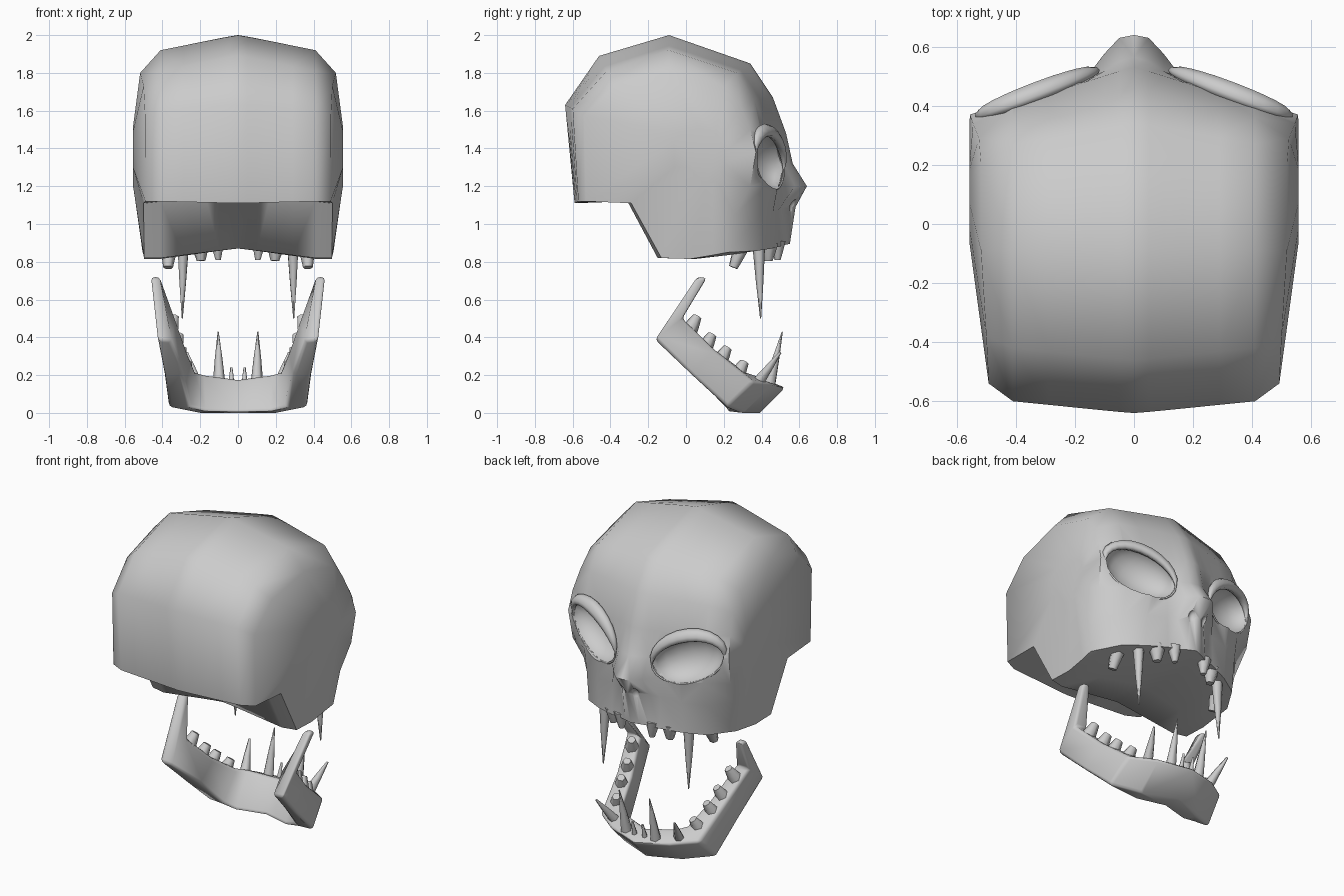
import bpy, bmesh, math
from mathutils import Vector, Matrix

if "Cube" in bpy.data.objects:
    bpy.data.objects.remove(bpy.data.objects["Cube"])

bone = bpy.data.materials.new("bone_grey")
bone.diffuse_color = (0.6, 0.6, 0.6, 1)
bone.use_nodes = True
bone.node_tree.nodes["Principled BSDF"].inputs["Base Color"].default_value = bone.diffuse_color


def make(name, rings, closed=True, caps=True):
    """Skin a list of point rings into an object."""
    bm = bmesh.new()
    rows = [[bm.verts.new(p) for p in r] for r in rings]
    n = len(rows[0])
    for a, b in zip(rows, rows[1:] if closed else rows[1:] + rows[:1]):
        for i in range(n):
            j = (i + 1) % n
            bm.faces.new((a[i], a[j], b[j], b[i]))
    if caps:
        for r in ((rows[0], rows[-1]) if caps == "both" else (rows[-1],)):
            bm.faces.new(r)
    bmesh.ops.recalc_face_normals(bm, faces=bm.faces)
    me = bpy.data.meshes.new(name)
    bm.to_mesh(me)
    bm.free()
    me.materials.append(bone)
    ob = bpy.data.objects.new(name, me)
    bpy.context.collection.objects.link(ob)
    return ob


def finish(ob, angle):
    """Bake the modifiers and smooth all but the sharp edges."""
    bpy.ops.object.select_all(action='DESELECT')
    ob.select_set(True)
    bpy.context.view_layer.objects.active = ob
    bpy.ops.object.convert(target='MESH')
    bm = bmesh.new()
    bm.from_mesh(ob.data)
    bmesh.ops.recalc_face_normals(bm, faces=bm.faces)
    bm.to_mesh(ob.data)
    bm.free()
    bpy.ops.object.shade_smooth_by_angle(angle=math.radians(angle))


def mirror(ob):
    m = ob.modifiers.new("mirror", 'MIRROR')
    m.use_clip = True
    m.merge_threshold = 0.001


# skull: side profiles (y, z) at the middle, cheek and temple
mid = [(-.31, 1.12), (-.59, 1.11), (-.64, 1.63), (-.46, 1.89), (-.09, 2.0), (.34, 1.85),
       (.46, 1.67), (.53, 1.48), (.565, 1.32), (.64, 1.2), (.58, 1.09), (.55, .895),
       (.36, .87), (.08, .87), (-.15, .87)]
cheek = [(-.31, 1.12), (-.57, 1.12), (-.60, 1.61), (-.42, 1.81), (-.09, 1.92), (.27, 1.80),
         (.36, 1.66), (.40, 1.48), (.42, 1.32), (.42, 1.2), (.395, 1.05), (.375, .858),
         (.22, .835), (.05, .815), (-.15, .82)]
temple = [(-.29, 1.11), (-.53, 1.12), (-.54, 1.57), (-.38, 1.73), (-.09, 1.80), (.2, 1.72),
          (.29, 1.62), (.34, 1.5), (.37, 1.38), (.34, 1.2), (.26, 1.05), (.22, .85),
          (.14, .835), (.02, .815), (-.13, .82)]


def blend(t, shift):
    """Profile between middle and cheek; shift moves single points back or forth."""
    pts = [Vector(m).lerp(Vector(c), t) for m, c in zip(mid, cheek)]
    for i, d in shift.items():
        pts[i].x += d
    return pts


stations = [(0, blend(0, {})), (.05, blend(.1, {9: .012, 10: -.01})),
            (.10, blend(.22, {8: -.015, 9: -.015, 10: -.035})),
            (.165, blend(.38, {8: -.022, 9: -.065, 10: -.02, 11: .015})),
            (.29, blend(.7, {11: .02, 10: .01})),
            (.41, [Vector(p) for p in cheek]), (.51, [Vector(p) for p in temple])]
rings = [[(x, p.x, p.y) for p in pts] for x, pts in stations]
# temple edge: narrow at the rear and jaw, widest behind the eyes
width = [.50, .49, .492, .50, .518, .518, .525, .545, .556, .545, .525, .505, .50, .497, .497]
rings[-1] = [(w, y, z) for w, (x, y, z) in zip(width, rings[-1])]
core = Vector((.14, 1.38))
rings.append([(.557, *core.lerp(Vector(p), .3)) for p in temple])
skull = make("skull", rings)
mirror(skull)

# eye socket frame: follows the slant of the face and tilts up outwards
eye = (Matrix.Translation((.328, .449, 1.335)) @ Matrix.Rotation(math.radians(-21), 4, 'Z')
       @ Matrix.Rotation(math.radians(-22), 4, 'Y'))


def cutter(name, matrix, radii):
    bm = bmesh.new()
    bmesh.ops.create_uvsphere(bm, u_segments=16, v_segments=10, radius=1)
    bm.transform(matrix @ Matrix.Diagonal((*radii, 1)))
    me = bpy.data.meshes.new(name)
    bm.to_mesh(me)
    bm.free()
    me.materials.append(bone)
    ob = bpy.data.objects.new(name, me)
    bpy.context.collection.objects.link(ob)
    ob.hide_render = True
    mirror(ob)
    b = skull.modifiers.new(name, 'BOOLEAN')
    b.operation, b.object, b.solver = 'DIFFERENCE', ob, 'EXACT'
    return ob


cutters = [cutter("socket_cutter", eye, (.22, .13, .14)),
           cutter("nostril_cutter", Matrix.Translation((.05, .585, 1.085)), (.028, .04, .045))]
finish(skull, 60)
for c in cutters:
    bpy.data.objects.remove(c)

# raised socket rim, heavy along the brow and fading below the eye
rim = []
for i in range(24):
    a = math.tau * i / 24
    up = max(0, math.sin(a + .3)) ** .7
    r = .005 + .027 * up
    loop = []
    for j in range(8):
        b = math.tau * j / 8
        k = r * (1.15 * math.cos(b) + .15)
        loop.append(eye @ Vector(((.222 + k) * math.cos(a),
                                  r * math.sin(b) - .008 + up * (.010 - .35 * k),
                                  (.142 + k) * math.sin(a))))
    rim.append(loop)
rim_ob = make("eye_rim", rim, closed=False, caps=False)
mirror(rim_ob)
finish(rim_ob, 70)

# lower jaw: four-cornered sections from the joint down to the chin
jaw = make("lower_jaw", [
    [(.46, .06, .72), (.46, .11, .715), (.415, .11, .715), (.415, .06, .72)],
    [(.425, -.165, .39), (.425, -.02, .50), (.33, -.02, .50), (.35, -.155, .38)],
    [(.39, .03, .20), (.375, .15, .335), (.27, .15, .33), (.29, .04, .21)],
    [(.368, .22, .03), (.34, .36, .165), (.225, .31, .22), (.25, .21, .03)],
    [(.21, .30, .0), (.20, .46, .15), (.18, .35, .205), (.17, .22, .01)],
    [(0, .39, .0), (0, .525, .135), (0, .40, .18), (0, .27, .005)]], caps=False)
bm = bmesh.new()
bm.from_mesh(jaw.data)
bm.verts.ensure_lookup_table()
bm.faces.new(bm.verts[:4])  # joint end
bm.to_mesh(jaw.data)
bm.free()
mirror(jaw)
bv = jaw.modifiers.new("bevel", 'BEVEL')
bv.width, bv.segments, bv.limit_method, bv.angle_limit = .018, 2, 'ANGLE', math.radians(55)
finish(jaw, 55)


def tooth(name, base, tip, r0, r1):
    """Six-sided tapered tooth and its mirrored twin."""
    base, tip = Vector(base), Vector(tip)
    q = (tip - base).to_track_quat('Z', 'Y')
    ring = lambda c, r: [c + q @ Vector((r * math.cos(math.tau * i / 6),
                                         r * math.sin(math.tau * i / 6), 0)) for i in range(6)]
    ob = make(name, [ring(base, r0), ring(base.lerp(tip, .5), r0 * .55 + r1 * .45),
                     ring(tip, r1)], caps="both")
    mirror(ob)
    finish(ob, 65)


# upper teeth
tooth("upper_fang", (.29, .385, .89), (.295, .395, .50), .034, .003)
tooth("upper_molar", (.365, .29, .87), (.37, .25, .77), .043, .026)
tooth("upper_side_tooth", (.20, .44, .90), (.195, .435, .805), .05, .024)
tooth("upper_incisor", (.11, .485, .91), (.105, .485, .81), .042, .016)
# lower teeth
tooth("lower_fang", (.10, .44, .14), (.105, .51, .43), .035, .003)
tooth("lower_side_fang", (.22, .38, .16), (.27, .50, .32), .032, .006)
tooth("lower_incisor", (.035, .45, .13), (.035, .48, .24), .018, .006)
for i, (x, y, z) in enumerate([(.355, .02, .44), (.33, .10, .345), (.315, .18, .275),
                               (.285, .27, .20)]):
    tooth(f"lower_molar_{i + 1}", (x, y, z), (x - .02, y + .04, z + .07), .043, .024)
